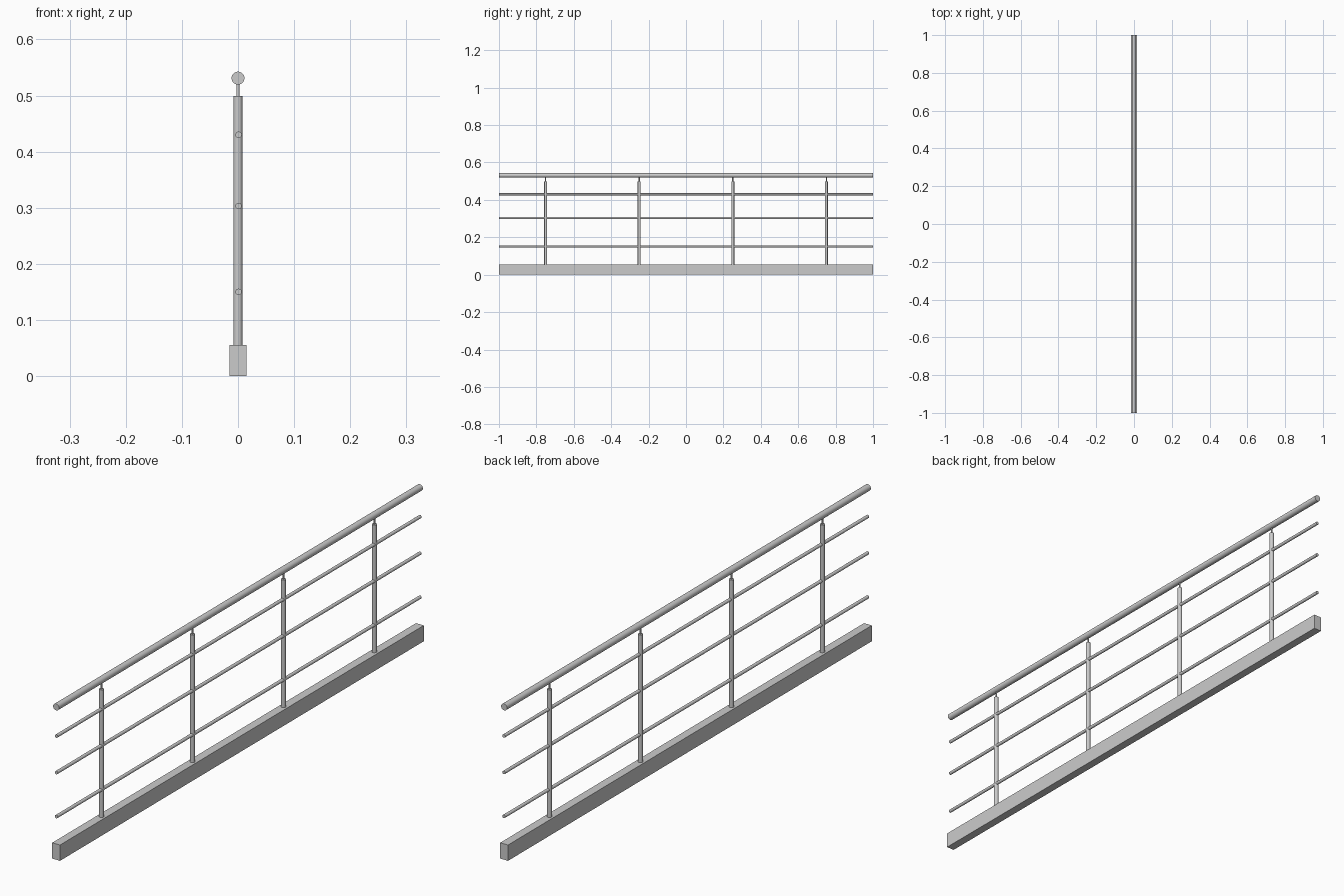
import bpy
import math

cube = bpy.data.objects.get("Cube")
if cube:
    bpy.data.objects.remove(cube, do_unlink=True)

# Brushed steel grey
steel = bpy.data.materials.new("steel_grey")
steel.use_nodes = True
GREY = (0.6, 0.6, 0.6, 1)
steel.diffuse_color = GREY
steel.node_tree.nodes["Principled BSDF"].inputs["Base Color"].default_value = GREY


def finish(name):
    obj = bpy.context.object
    obj.name = name
    obj.data.materials.append(steel)
    return obj


def rod(name, radius, length, location, along_y=False, sides=24):
    bpy.ops.mesh.primitive_cylinder_add(
        vertices=sides, radius=radius, depth=length, location=location,
        rotation=(math.pi / 2 if along_y else 0, 0, 0))
    finish(name)
    bpy.ops.object.shade_smooth_by_angle()


BASE_TOP = 0.055
POST_TOP = 0.499
RAIL_Z = 0.531

# Base beam
bpy.ops.mesh.primitive_cube_add(size=1, location=(0, 0, BASE_TOP / 2))
beam = finish("base_beam")
beam.scale = (0.03, 2, BASE_TOP)

# Handrail and the three thin rails
rod("handrail", 0.0115, 2, (0, 0, RAIL_Z), along_y=True, sides=32)
for label, z in (("lower", 0.15), ("middle", 0.303), ("upper", 0.43)):
    rod(label + "_rail", 0.0057, 2, (0.001, 0, z), along_y=True)

# Posts, each with a slim pin carrying the handrail
for i in range(4):
    y = -0.75 + 0.5 * i
    rod(f"post_{i + 1}", 0.008, POST_TOP - BASE_TOP,
        (0, y, (POST_TOP + BASE_TOP) / 2))
    rod(f"handrail_pin_{i + 1}", 0.0028, RAIL_Z - POST_TOP,
        (0, y, (RAIL_Z + POST_TOP) / 2), sides=16)
